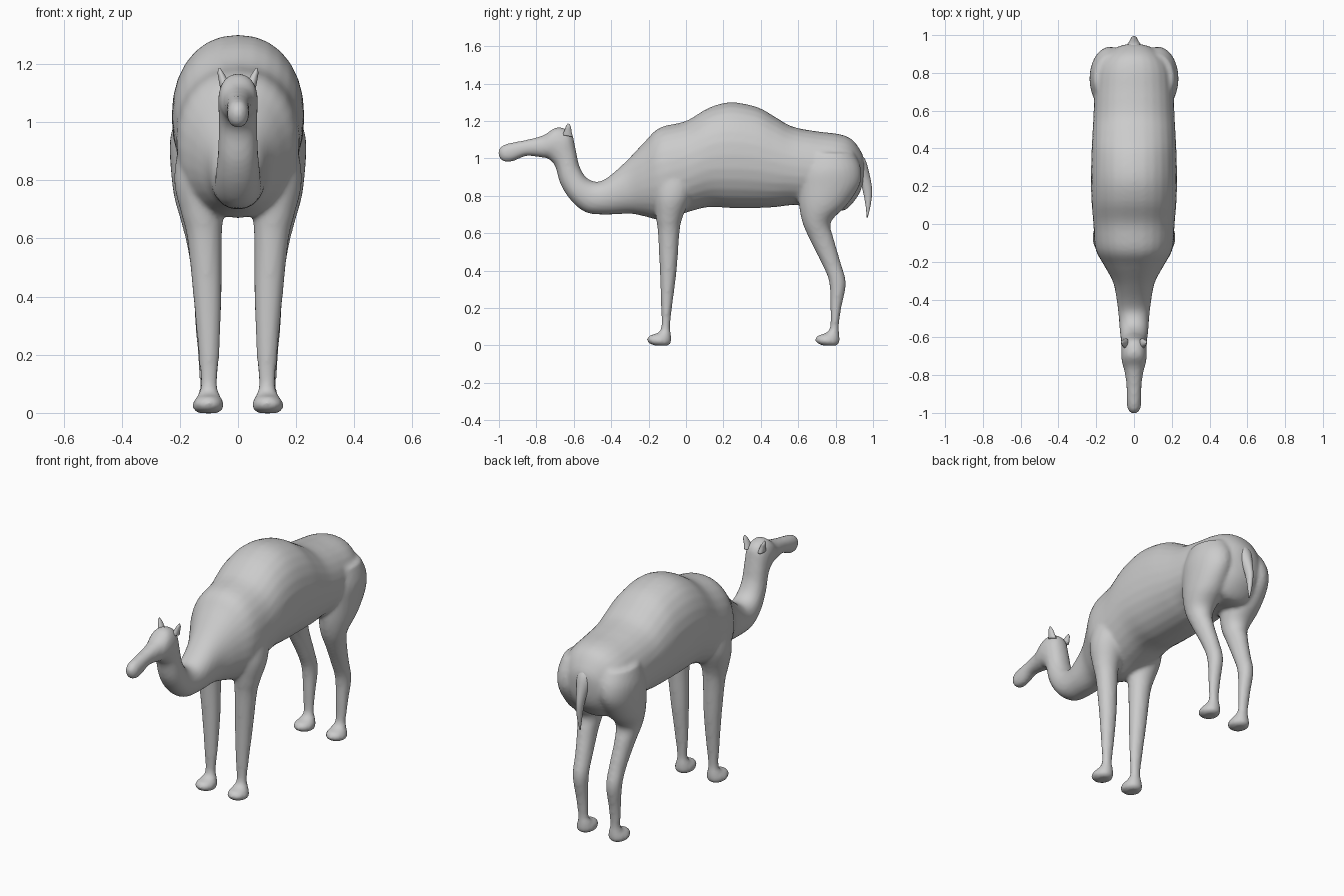
import bpy, bmesh, math
from mathutils import Vector

SIDES, STEPS = 28, 4


def catmull(p0, p1, p2, p3, t):
    return [0.5 * (2 * b + (c - a) * t + (2 * a - 5 * b + 4 * c - d) * t * t
                   + (3 * b - a - 3 * c + d) * t ** 3) for a, b, c, d in zip(p0, p1, p2, p3)]


def loft(name, rows, power=1.0, mirror=False):
    """Each row: centre x, two outline points (y, z) in side view, half width."""
    pts = []
    last = len(rows) - 1
    for i in range(last):
        quad = [rows[max(0, min(last, i + k))] for k in (-1, 0, 1, 2)]
        pts += [catmull(*quad, s / STEPS) for s in range(STEPS)]
    pts.append(rows[-1])
    bm = bmesh.new()
    for side in ((1, -1) if mirror else (1,)):
        rings = []
        for x, y1, z1, y2, z2, w in pts:
            ring = []
            for k in range(SIDES):
                a = 2 * math.pi * k / SIDES
                c = math.copysign(abs(math.cos(a)) ** power, math.cos(a))
                s = math.copysign(abs(math.sin(a)) ** power, math.sin(a))
                ring.append(bm.verts.new((side * (x + w * c),
                                          (y1 + y2) / 2 + s * (y1 - y2) / 2,
                                          (z1 + z2) / 2 + s * (z1 - z2) / 2)))
            rings.append(ring)
        for r, q in zip(rings, rings[1:]):
            for k in range(SIDES):
                n = (k + 1) % SIDES
                bm.faces.new((r[k], r[n], q[n], q[k]))
        bm.faces.new(rings[0])
        bm.faces.new(rings[-1])
    bmesh.ops.recalc_face_normals(bm, faces=bm.faces)
    mesh = bpy.data.meshes.new(name)
    bm.to_mesh(mesh)
    bm.free()
    for p in mesh.polygons:
        p.use_smooth = True
    ob = bpy.data.objects.new(name, mesh)
    bpy.context.collection.objects.link(ob)
    return ob


# torso with hump, running forward into neck, head and muzzle
torso = [
    (.955, .98, .945, .86, .04), (.94, 1.03, .92, .80, .10), (.89, 1.10, .86, .73, .165),
    (.82, 1.13, .80, .72, .20), (.70, 1.145, .70, .74, .21), (.57, 1.17, .57, .75, .215),
    (.48, 1.22, .48, .74, .22), (.38, 1.275, .38, .735, .225), (.24, 1.30, .24, .735, .228),
    (.12, 1.27, .12, .74, .225), (0, 1.20, 0, .71, .215), (-.14, 1.165, -.12, .67, .205),
    (-.22, 1.09, -.22, .69, .158), (-.32, .985, -.30, .705, .11), (-.41, .905, -.42, .70, .09),
    (-.47, .875, -.53, .71, .08), (-.53, .895, -.61, .77, .075), (-.57, .96, -.67, .86, .068),
    (-.59, 1.05, -.70, .96, .066), (-.615, 1.14, -.74, 1.0, .068),
    (-.69, 1.167, -.765, 1.003, .064), (-.76, 1.125, -.80, 1.01, .05),
    (-.85, 1.10, -.86, 1.012, .04), (-.93, 1.085, -.93, .983, .039),
    (-.98, 1.07, -.975, .983, .034), (-1.003, 1.045, -1.0, 1.005, .016)]
body = loft("body", [(0,) + r for r in torso], 0.92)

# foot, shared by all legs, shifted along y
foot = [(.10, -.150, .068, -.08, .062, .036), (.102, -.198, .052, -.078, .03, .05),
        (.103, -.21, .028, -.08, .014, .054), (.103, -.195, .010, -.09, .002, .045),
        (.103, -.17, .0, -.11, -.002, .028)]

# front legs
front = loft("front_legs", [
    (.10, -.18, .95, .08, .95, .10), (.125, -.175, .80, .03, .80, .095),
    (.122, -.16, .68, -.02, .68, .072), (.115, -.15, .60, -.035, .60, .06),
    (.105, -.14, .40, -.05, .40, .049), (.10, -.133, .20, -.075, .20, .036),
    (.10, -.132, .10, -.085, .10, .029)] + foot, mirror=True)

# hind legs with heavy thighs and a hock
hind = loft("hind_legs", [
    (.11, .64, 1.03, .90, 1.03, .10), (.122, .605, .93, .935, .95, .112),
    (.13, .60, .84, .93, .86, .102), (.13, .605, .74, .86, .75, .09),
    (.125, .625, .65, .775, .66, .07), (.12, .665, .56, .79, .57, .053),
    (.11, .725, .44, .828, .44, .045), (.107, .765, .34, .855, .33, .042),
    (.105, .772, .20, .83, .20, .034), (.103, .770, .10, .817, .10, .029)]
    + [(x, a + .90, b, c + .90, d, w) for x, a, b, c, d, w in foot], mirror=True)

# fuse the big parts into one soft skin
bpy.ops.object.select_all(action='DESELECT')
for ob in (front, hind, body):
    ob.select_set(True)
bpy.context.view_layer.objects.active = body
bpy.ops.object.join()
skin = body.modifiers.new("skin", 'REMESH')
skin.mode = 'VOXEL'
skin.voxel_size = 0.011
skin.use_smooth_shade = True
soft = body.modifiers.new("soften", 'SMOOTH')
soft.factor = 0.5
soft.iterations = 6

# tail
loft("tail", [(0, .90, 1.05, .90, .93, .05), (0, .955, 1.0, .925, .90, .04),
              (0, .98, .92, .94, .85, .027), (0, .995, .83, .953, .79, .018),
              (0, .987, .75, .962, .735, .012), (0, .972, .685, .966, .685, .003)])

# ears
loft("ears", [(.044, -.66, 1.125, -.605, 1.115, .018), (.052, -.65, 1.15, -.612, 1.145, .015),
              (.06, -.642, 1.172, -.615, 1.168, .010), (.064, -.632, 1.186, -.624, 1.185, .003)],
     mirror=True)
